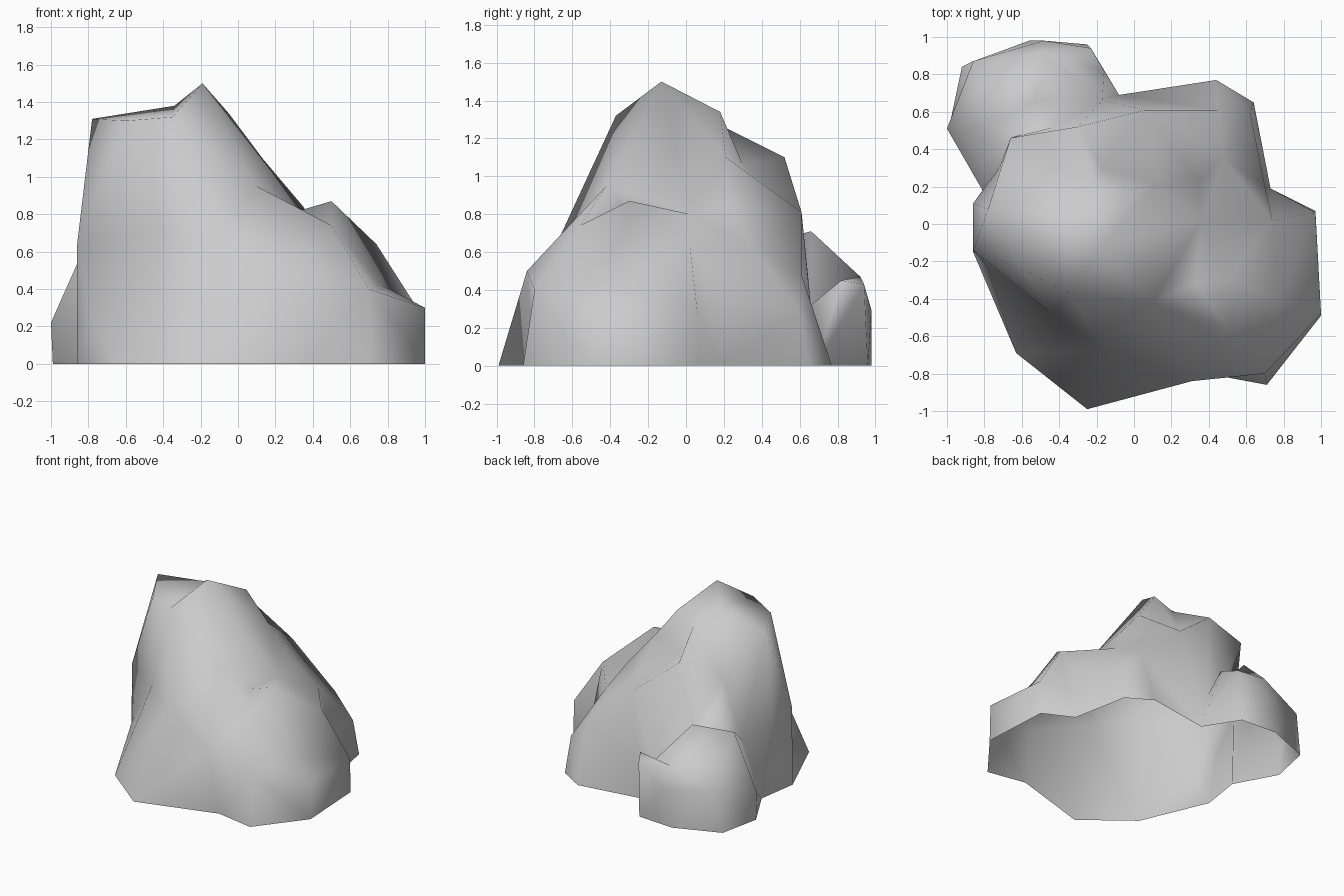
import bpy
import bmesh
from mathutils import Vector
from mathutils.geometry import delaunay_2d_cdt

default_cube = bpy.data.objects.get("Cube")
if default_cube:
    bpy.data.objects.remove(default_cube, do_unlink=True)


def make_material(name, color):
    material = bpy.data.materials.new(name)
    material.use_nodes = True
    material.diffuse_color = color
    material.node_tree.nodes["Principled BSDF"].inputs["Base Color"].default_value = color
    return material


# Ground outline, counter-clockwise from the front point
ground_outline = [
    (-.25, -.99), (.39, -.8), (.71, -.86), (1, -.49), (.97, .07), (.73, .19),
    (.64, .65), (.44, .77), (-.08, .69), (-.25, .96), (-.56, .98), (-.92, .84),
    (-.99, .51), (-.81, .18), (-.86, -.15), (-.63, -.69),
]

# Summit, the shoulders around it and the notch at its back
summit = [
    (-.19, -.13, 1.5), (-.05, .18, 1.34), (-.78, .08, 1.31), (-.34, .05, 1.38),
    (-.35, -.37, 1.32), (-.6, -.24, 1.3), (-.66, .46, 1.04), (-.3, .52, 1.1),
    (.13, .21, 1.1), (-.21, .2, 1.26), (-.17, .3, 1.06),
]

# Front and left faces of the main mass
front_faces = [
    (-.43, -.49, .72), (-.15, -.68, .65), (.1, -.42, .95), (.31, -.84, .5),
    (-.86, -.14, .64), (-.86, .11, .6), (-.79, -.22, .26), (-.79, 0, .28),
]

# Lower knob on the right with its saddle
side_knob = [
    (.36, .02, .8), (.33, -.32, .82), (.5, -.3, .87), (.5, -.56, .74),
    (.74, .02, .64), (.77, -.4, .42), (.7, -.8, .4), (1, -.48, .3),
    (.97, .06, .28),
]

# Sloping back wall
back_wall = [
    (.06, .61, .81), (.35, .23, .84), (.48, .35, .62), (.45, .61, .48),
    (.62, .6, .29), (.7, .2, .34), (-.17, .66, .32),
]

# Small boulder joined to the back left, and the valley behind it
back_boulder = [
    (-.52, .66, .71), (-.8, .52, .67), (-.16, .82, .45), (-.23, .94, .43),
    (-.48, .98, .29), (-.5, .92, .47), (-.86, .87, .32), (-1, .51, .22),
    (-.72, .3, .5), (-.6, .48, .6), (-.42, .52, .56),
]


def flatten(point):
    """Plan position, drawn inwards with height so steep walls unfold."""
    return point.xy * (1 - .35 * point.z)


def build_shell(name, outline, groups, material):
    """Skin an open-bottomed rock over the outline and its ridge points."""
    points = [Vector((x, y, 0)) for x, y in outline]
    for group in groups:
        points.extend(Vector(p) for p in group)
    plan = [flatten(p) for p in points]
    result = delaunay_2d_cdt(plan, [], [list(range(len(outline)))], 1, 1e-5)
    triangles, sources = result[2], result[3]

    bm = bmesh.new()
    verts = [bm.verts.new(p) for p in points]
    for triangle in triangles:
        face = bm.faces.new([verts[sources[i][0]] for i in triangle])
        face.smooth = True
    mesh = bpy.data.meshes.new(name)
    bm.to_mesh(mesh)
    bm.free()
    mesh.materials.append(material)
    rock = bpy.data.objects.new(name, mesh)
    bpy.context.collection.objects.link(rock)
    return rock


stone = make_material("pale_grey_stone", (.6, .6, .6, 1))
build_shell("rock", ground_outline,
            [summit, front_faces, side_knob, back_wall, back_boulder], stone)
